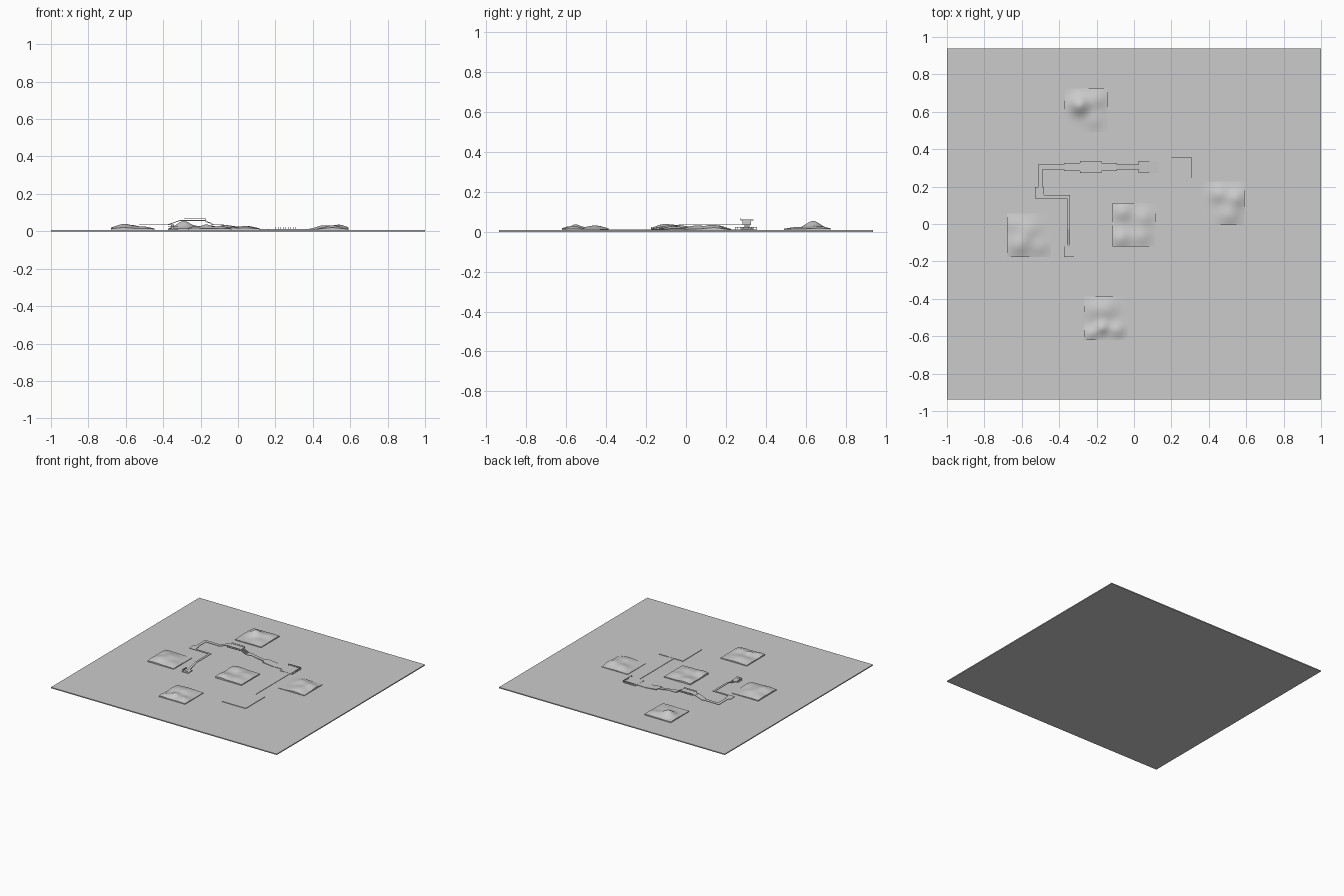
import bpy, bmesh, math
from mathutils import Vector, Matrix

if "Cube" in bpy.data.objects:
    bpy.data.objects.remove(bpy.data.objects["Cube"])

G = 0.008  # ground top


def finish(name, bm, smooth=False):
    bmesh.ops.recalc_face_normals(bm, faces=bm.faces)
    me = bpy.data.meshes.new(name)
    bm.to_mesh(me)
    bm.free()
    ob = bpy.data.objects.new(name, me)
    bpy.context.collection.objects.link(ob)
    if smooth:
        for p in me.polygons:
            p.use_smooth = p.normal.z > 0.3
    return ob


def add_box(bm, x0, x1, y0, y1, z0, z1):
    m = Matrix.Translation(((x0 + x1) / 2, (y0 + y1) / 2, (z0 + z1) / 2))
    bmesh.ops.create_cube(bm, size=1, matrix=m @ Matrix.Diagonal((x1 - x0, y1 - y0, z1 - z0, 1)))


def box(name, *b):
    bm = bmesh.new()
    add_box(bm, *b)
    return finish(name, bm)


def add_beam(bm, a, b, w, t):
    # box from a to b with its top face on the line
    a, b = Vector(a), Vector(b)
    d = (b - a).normalized()
    s = Vector((-d.y, d.x, 0)).normalized()
    u = d.cross(s)
    m = Matrix((d, s, u)).transposed().to_4x4()
    m.translation = (a + b) / 2 - u * t / 2
    bmesh.ops.create_cube(bm, size=1, matrix=m @ Matrix.Diagonal(((b - a).length, w, t, 1)))


def beam(name, a, b, w, t=0.004):
    bm = bmesh.new()
    add_beam(bm, a, b, w, t)
    return finish(name, bm)


def railing(name, a, b, h=0.012, n=8):
    bm = bmesh.new()
    a, b = Vector(a), Vector(b)
    up = Vector((0, 0, h))
    add_beam(bm, a + up, b + up, 0.003, 0.002)
    for i in range(n):
        p = a.lerp(b, i / (n - 1))
        add_box(bm, p.x - .001, p.x + .001, p.y - .001, p.y + .001, p.z, p.z + h)
    return finish(name, bm)


def hill(name, cx, cy, base, bumps, n=24, s=0.2325):
    # square terrain tile: gaussian bumps on top, straight skirt below
    bm = bmesh.new()
    bmesh.ops.create_grid(bm, x_segments=n, y_segments=n, size=s / 2)
    edges = [e for e in bm.edges if e.is_boundary]
    for v in bm.verts:
        v.co.z = base + sum(h * math.exp(-((v.co.x - x) ** 2 + (v.co.y - y) ** 2) / (r * r))
                            for x, y, h, r in bumps)
    ext = bmesh.ops.extrude_edge_only(bm, edges=edges)["geom"]
    for v in ext:
        if isinstance(v, bmesh.types.BMVert):
            v.co.z = G
    for v in bm.verts:
        v.co.x += cx
        v.co.y += cy
    return finish(name, bm, True)


# ground slab
box("ground", -1, 1, -0.9375, 0.9375, 0, G)

# five hilly tiles
hill("hill_back", -0.255, 0.607, 0.014,
     [(-.035, .03, .04, .05), (.06, .06, .014, .05), (.04, -.05, .01, .05)])
hill("hill_left", -0.563, -0.06, 0.012,
     [(-.05, -.05, .025, .06), (.0, .03, .018, .06), (-.08, .06, .012, .05), (.06, -.06, .012, .05)])
hill("hill_middle", 0.0, -0.005, 0.014,
     [(-.07, -.07, .02, .05), (-.06, .07, .018, .05), (.05, .04, .014, .05), (.04, -.06, .014, .05)])
hill("hill_right", 0.475, 0.11, 0.011,
     [(.03, -.06, .02, .06), (.07, .03, .022, .05), (-.02, .05, .02, .05)])
hill("hill_front", -0.15, -0.505, 0.013,
     [(-.02, -.05, .022, .035), (-.08, -.08, .014, .035), (.06, -.06, .016, .04),
      (0, .05, .017, .06), (-.07, .05, .008, .05)])

# low ground paths and platforms on the right
box("start_platform", 0.16, 0.37, -0.43, -0.19, G, 0.012)
box("long_path", 0.24, 0.29, -0.19, 0.245, G, 0.011)
box("corner_platform", 0.2, 0.31, 0.245, 0.355, G, 0.012)
box("link_path", 0.13, 0.2, 0.275, 0.335, G, 0.011)
railing("corner_rail_right", (0.309, 0.247, 0.012), (0.309, 0.354, 0.012), n=9)
railing("corner_rail_back", (0.201, 0.354, 0.012), (0.309, 0.354, 0.012), n=9)

# ramps and stairs up to the bridge
Y = 0.305
beam("wide_ramp", (0.13, Y, 0.011), (0.025, Y, 0.022), 0.065)
beam("narrow_ramp", (0.025, Y, 0.022), (-0.09, Y, 0.037), 0.026)
box("stair_landing", -0.13, -0.09, 0.284, 0.327, 0.033, 0.037)
bm = bmesh.new()
for i in range(6):
    x = -0.13 - i * 0.0075
    add_box(bm, x - 0.008, x, 0.284, 0.327, 0.034 + i * 0.0035, 0.039 + i * 0.0035)
finish("bridge_stairs", bm)

# raised bridge deck with rails
box("bridge_deck", -0.29, -0.175, 0.273, 0.338, 0.056, 0.061)
box("bridge_end", -0.31, -0.29, 0.284, 0.327, 0.056, 0.061)
for n, y in (("front", 0.275), ("back", 0.336)):
    railing("bridge_rail_" + n, (-0.289, y, 0.061), (-0.176, y, 0.061), 0.009, 8)
beam("bridge_left_ramp", (-0.31, Y, 0.06), (-0.375, Y, 0.037), 0.044)

# thin raised walkway winding to the left end
box("walkway_back", -0.514, -0.375, 0.292, 0.318, 0.033, 0.037)
box("walkway_left", -0.514, -0.49, 0.197, 0.292, 0.033, 0.037)
box("walkway_turn", -0.53, -0.482, 0.137, 0.197, 0.033, 0.037)
box("walkway_middle", -0.482, -0.341, 0.137, 0.154, 0.033, 0.037)
box("walkway_front", -0.358, -0.341, -0.03, 0.137, 0.033, 0.037)
beam("walkway_ramp", (-0.35, -0.03, 0.037), (-0.35, -0.12, 0.013), 0.017)
box("end_platform", -0.375, -0.32, -0.175, -0.12, G, 0.013)
railing("end_rail_front", (-0.374, -0.174, 0.013), (-0.321, -0.174, 0.013), 0.012, 5)
railing("end_rail_left", (-0.374, -0.174, 0.013), (-0.374, -0.121, 0.013), 0.012, 5)
